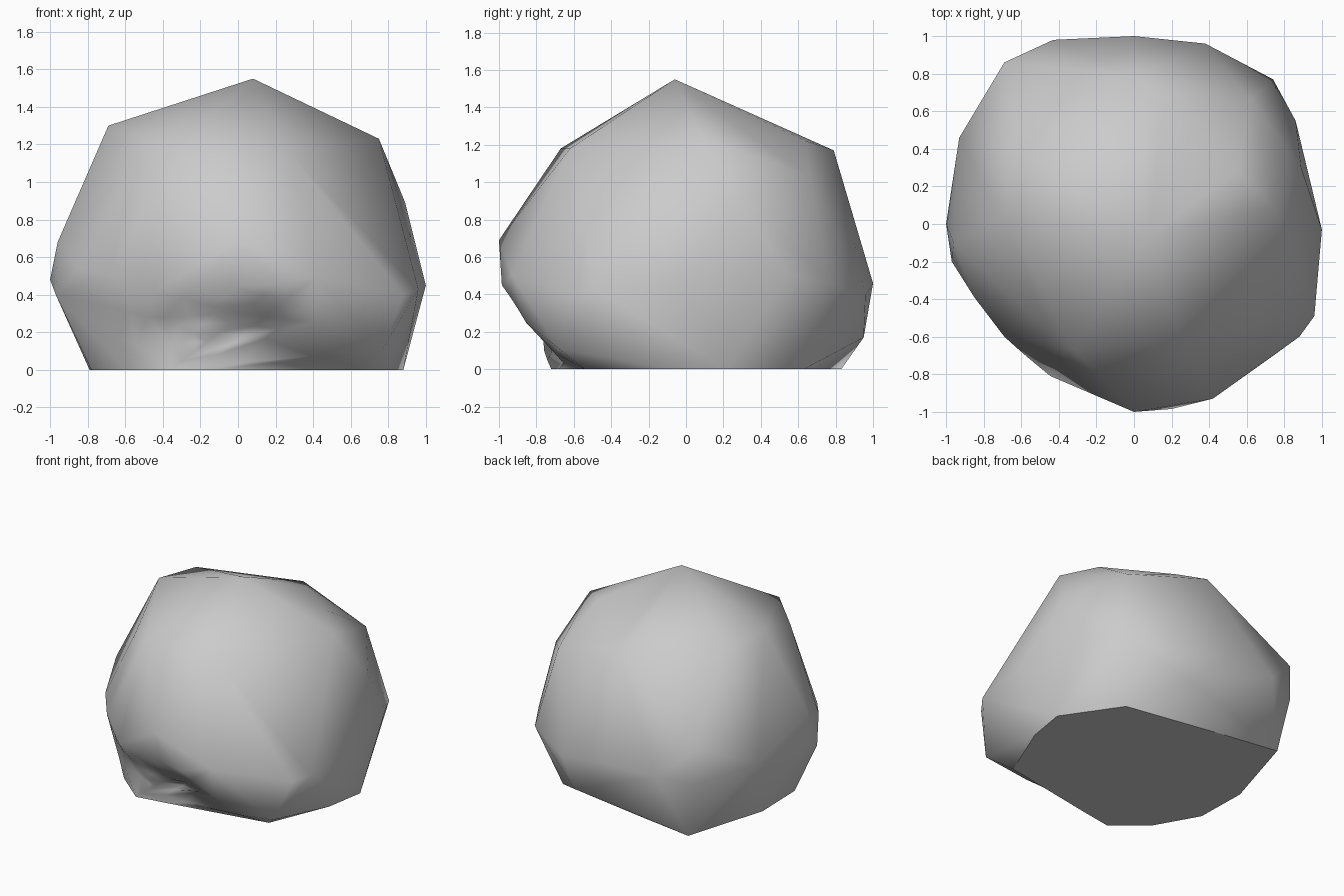
import bpy
import bmesh
from math import exp
from mathutils import Vector

cube = bpy.data.objects.get("Cube")
if cube:
    bpy.data.objects.remove(cube, do_unlink=True)

# Stone colour
stone = bpy.data.materials.new("stone_grey")
stone.use_nodes = True
grey = (0.6, 0.6, 0.6, 1)
stone.diffuse_color = grey
stone.node_tree.nodes["Principled BSDF"].inputs["Base Color"].default_value = grey

# Peak and shoulder corners
crown = [(.08, -.06, 1.55), (-.69, .03, 1.3), (-.62, .38, 1.27), (0, .79, 1.17),
         (.15, .64, 1.22), (.62, .66, 1.04), (.55, .28, 1.29), (.75, .09, 1.23),
         (.25, -.62, 1.18), (-.32, -.67, 1.18), (-.53, -.5, 1.1)]

# Belly: the widest outline of the boulder
belly = [(0, -1, .69), (.2, -.99, .45), (.42, -.93, .5), (.77, -.68, .11),
         (.88, -.6, .4), (.96, -.49, .43), (1, -.03, .45), (.89, .3, .89),
         (.86, .55, .5), (.74, .77, .46), (.38, .96, .4), (0, 1, .46),
         (-.43, .98, .46), (-.69, .86, .7), (-.69, .86, .43), (-.93, .46, .5),
         (-1, 0, .48), (-.96, -.1, .68), (-.97, -.2, .4), (-.85, -.39, .54),
         (-.69, -.6, .5), (-.45, -.82, .42), (.4, -.86, .25), (.28, .95, .17)]

# Foot: the flat outline on the ground
foot = [(-.78, -.2), (-.6, -.52), (-.36, -.72), (-.12, -.68), (.64, -.54),
        (.83, -.08), (.88, .22), (.6, .63), (-.15, .76), (-.6, .83), (-.79, .2)]

bm = bmesh.new()
for point in crown + belly + [(x, y, 0) for x, y in foot]:
    bm.verts.new(point)
bmesh.ops.convex_hull(bm, input=bm.verts[:])
loose = [v for v in bm.verts if not v.link_faces]
bmesh.ops.delete(bm, geom=loose, context='VERTS')


# Worn hollow pressed into the surface above the foot
def hollow(centre, push, radius):
    centre, push = Vector(centre), Vector(push)
    near = [e for e in bm.edges
            if ((e.verts[0].co + e.verts[1].co) / 2 - centre).length < radius * 1.4
            and max(v.co.z for v in e.verts) > .01]
    bmesh.ops.subdivide_edges(bm, edges=near, cuts=2, use_grid_fill=True)
    bmesh.ops.triangulate(bm, faces=bm.faces[:])
    for v in bm.verts:
        if v.co.z > .01:
            v.co += push * exp(-((v.co - centre).length / radius) ** 2 * 2)


hollow((-.4, -.76, .18), (.04, .08, 0), .25)
hollow((.05, -.8, .2), (0, .12, 0), .28)

bmesh.ops.recalc_face_normals(bm, faces=bm.faces[:])
# Crisp rim around the flat underside
for edge in bm.edges:
    ends = [f.normal.z < -.99 for f in edge.link_faces]
    edge.smooth = all(ends) or not any(ends)
for face in bm.faces:
    face.smooth = True

mesh = bpy.data.meshes.new("boulder")
bm.to_mesh(mesh)
bm.free()
mesh.materials.append(stone)
boulder = bpy.data.objects.new("boulder", mesh)
bpy.context.collection.objects.link(boulder)
